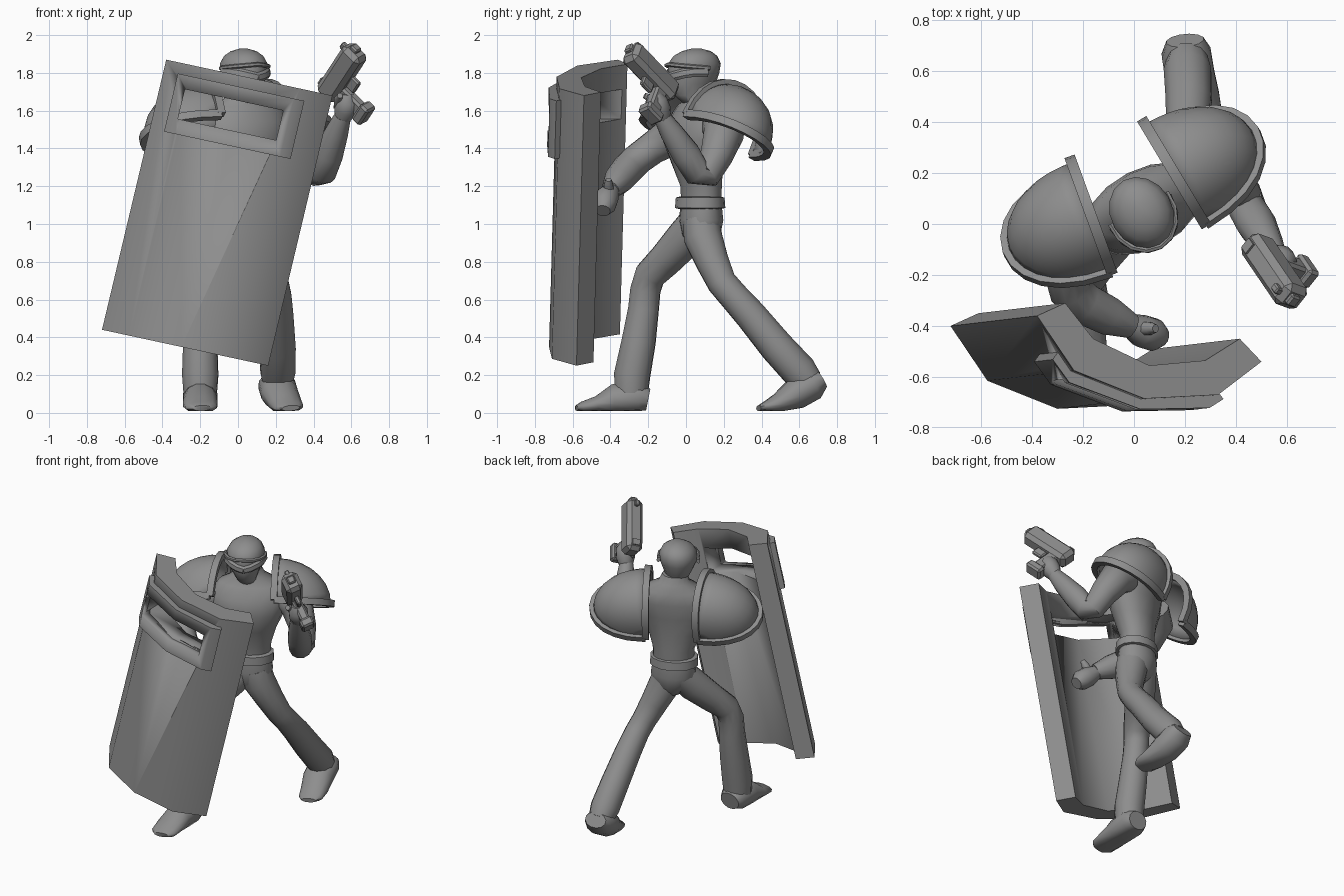
import bpy, bmesh
from math import sin, cos, pi, radians
from mathutils import Vector, Matrix

cube = bpy.data.objects.get("Cube")
if cube:
    bpy.data.objects.remove(cube)

GREY = (0.27, 0.27, 0.27, 1)
mat = bpy.data.materials.new("plain grey")
mat.use_nodes = True
mat.diffuse_color = GREY
mat.node_tree.nodes["Principled BSDF"].inputs["Base Color"].default_value = GREY


def finish(name, bm, angle=50):
    bmesh.ops.remove_doubles(bm, verts=bm.verts, dist=0.0005)
    bmesh.ops.recalc_face_normals(bm, faces=bm.faces)
    me = bpy.data.meshes.new(name)
    bm.to_mesh(me)
    bm.free()
    me.materials.append(mat)
    ob = bpy.data.objects.new(name, me)
    bpy.context.collection.objects.link(ob)
    bpy.ops.object.select_all(action='DESELECT')
    ob.select_set(True)
    bpy.context.view_layer.objects.active = ob
    if angle:
        bpy.ops.object.shade_smooth_by_angle(angle=radians(angle))
    return ob


def skin(bm, rings):
    """Bridge rings of points and cap both ends."""
    vs = [[bm.verts.new(p) for p in r] for r in rings]
    n = len(vs[0])
    for a, b in zip(vs, vs[1:]):
        for i in range(n):
            j = (i + 1) % n
            bm.faces.new((a[i], a[j], b[j], b[i]))
    bm.faces.new(vs[0][::-1])
    bm.faces.new(vs[-1])


def tube(name, pts, sides=12, floor=False, matrix=None, angle=50):
    """Tube along points (x, y, z, radius[, second radius])."""
    bm = bmesh.new()
    c = [Vector(p[:3]) for p in pts]
    quat, old, rings = None, None, []
    for i, p in enumerate(pts):
        a, b = c[max(i - 1, 0)], c[min(i + 1, len(c) - 1)]
        t = (b - a).normalized()
        quat = t.to_track_quat('Z', 'Y') if quat is None else old.rotation_difference(t) @ quat
        old = t
        r2 = p[4] if len(p) > 4 else p[3]
        ring = []
        for k in range(sides):
            w = 2 * pi * (k + 0.5) / sides
            v = c[i] + quat @ Vector((p[3] * cos(w), r2 * sin(w), 0))
            if floor:
                v.z = max(v.z, 0.01)
            ring.append(matrix @ v if matrix else v)
        rings.append(ring)
    skin(bm, rings)
    return finish(name, bm, angle)


def loft(name, levels, yaw, sides=16, angle=50):
    """Stack of level ellipses (x, y, z, rx, ry) turned by yaw."""
    bm = bmesh.new()
    rot = Matrix.Rotation(radians(yaw), 3, 'Z')
    skin(bm, [[Vector((x, y, z)) + rot @ Vector((rx * cos(2 * pi * k / sides), ry * sin(2 * pi * k / sides), 0))
               for k in range(sides)] for x, y, z, rx, ry in levels])
    return finish(name, bm, angle)


# Torso, pelvis, belt
loft("torso", [(.04, .08, 1.1, .13, .1), (.04, .08, 1.2, .135, .105), (.04, .06, 1.32, .18, .125),
               (.04, .05, 1.44, .24, .15), (.04, .07, 1.54, .25, .145), (.04, .09, 1.62, .21, .12),
               (.03, .09, 1.67, .1, .09), (.03, .08, 1.72, .08, .08)], 27)
loft("pelvis", [(.05, .08, .88, .06, .06), (.05, .08, .94, .125, .1), (.04, .08, 1.02, .15, .115),
                (.04, .08, 1.12, .135, .105)], 15)
loft("belt", [(.04, .075, 1.08, .14, .11), (.04, .075, 1.085, .158, .13), (.04, .075, 1.14, .155, .125),
              (.04, .075, 1.145, .13, .105)], 20, angle=30)

# Head with visor
loft("helmet_head", [(.04, .05, 1.64, .06, .07), (.04, .035, 1.68, .07, .1), (.035, .035, 1.74, .095, .13),
                     (.03, .04, 1.8, .118, .142), (.03, .045, 1.85, .122, .145), (.03, .05, 1.89, .1, .12),
                     (.03, .055, 1.915, .065, .08), (.03, .055, 1.928, .02, .03)], 30)
head = Matrix.Translation((.03, .04, 0)) @ Matrix.Rotation(radians(30), 4, 'Z')
for side in (-1, 1):
    arc = [radians(a) for a in (0, 20, 42, 65, 95)]
    tube("visor_half", [(side * .126 * sin(a), -.146 * cos(a), 1.775 + .03 * min(a, 1), .014, .026)
                        for a in arc], 6, matrix=head, angle=30)
tube("helmet_brow", [(.128 * sin(radians(a)), -.148 * cos(radians(a)), 1.845 - .0002 * abs(a), .012, .012)
                     for a in range(-100, 101, 25)], 6, matrix=head)

# Legs and feet
tube("right_leg", [(.0, .07, 1.02, .1), (-.05, .0, .93, .105), (-.13, -.11, .81, .092), (-.18, -.19, .73, .085),
                   (-.2, -.215, .65, .082), (-.2, -.225, .55, .083), (-.2, -.25, .38, .092),
                   (-.2, -.285, .2, .098), (-.2, -.29, .1, .09)])
tube("right_foot", [(-.2, -.2, .07, .07, .06), (-.2, -.25, .08, .095, .09), (-.2, -.38, .07, .09, .085),
                    (-.2, -.47, .045, .095, .045), (-.195, -.55, .03, .085, .03), (-.19, -.58, .025, .05, .015)],
     floor=True)
tube("left_leg", [(.08, .08, 1.02, .1), (.1, .09, .93, .105), (.15, .14, .8, .09), (.19, .19, .69, .08),
                  (.205, .25, .62, .08), (.21, .34, .52, .085), (.215, .48, .35, .092), (.21, .6, .22, .095),
                  (.21, .65, .16, .08)])
tube("left_foot", [(.2, .72, .18, .075, .05), (.205, .67, .15, .1, .085), (.22, .58, .1, .1, .085),
                   (.25, .49, .05, .09, .055), (.27, .42, .03, .08, .03), (.28, .385, .025, .05, .015)], floor=True)

# Arms and hands
tube("left_arm", [(.22, .18, 1.53, .1), (.32, .2, 1.48, .11), (.39, .16, 1.36, .088), (.43, .11, 1.26, .075),
                  (.445, .06, 1.27, .075), (.48, .0, 1.37, .078), (.525, -.08, 1.49, .062), (.555, -.13, 1.57, .045)])
tube("left_hand", [(.55, -.12, 1.55, .04), (.57, -.14, 1.6, .062), (.58, -.16, 1.65, .062), (.58, -.17, 1.69, .035)])
tube("left_thumb", [(.53, -.13, 1.62, .025), (.53, -.18, 1.66, .024), (.54, -.22, 1.68, .016)], 8)
tube("right_arm", [(-.16, .0, 1.52, .1), (-.25, -.07, 1.47, .105), (-.27, -.18, 1.4, .088), (-.25, -.26, 1.34, .085),
                   (-.2, -.31, 1.29, .085), (-.1, -.36, 1.23, .078), (-.01, -.4, 1.18, .05)])
tube("right_hand", [(-.02, -.395, 1.18, .045), (.03, -.42, 1.14, .065), (.08, -.435, 1.1, .065), (.11, -.44, 1.07, .04)])
tube("right_thumb", [(.03, -.41, 1.17, .03), (.065, -.41, 1.21, .026), (.085, -.41, 1.235, .016)], 8)


# Shoulder armour: quarter domes with raised rims
def pauldron(name, place, yaw, side):
    a, b, c = .34, .22, .27
    m = (Matrix.Translation(place) @ Matrix.Rotation(radians(yaw), 4, 'Z')
         @ Matrix.Rotation(radians(-28), 4, 'X') @ Matrix.Diagonal((side, 1, 1, 1)))
    bm = bmesh.new()
    steps, arcs = 14, 7
    grid = []
    for i in range(steps + 1):
        s = pi * i / steps
        r = max(sin(s), 0) ** .85
        grid.append([bm.verts.new(m @ Vector((a * r * cos(pi / 2 * j / arcs), -b * cos(s),
                                              c * r * sin(pi / 2 * j / arcs)))) for j in range(arcs + 1)])
    for g, h in zip(grid, grid[1:]):
        for j in range(arcs):
            bm.faces.new((g[j], g[j + 1], h[j + 1], h[j]))
    dome = finish(name + "_dome", bm)
    mod = dome.modifiers.new("thickness", 'SOLIDIFY')
    mod.thickness = .02
    mod.offset = 0
    turn = [pi * i / 12 for i in range(13)]
    tube(name + "_inner_rim", [(0, -b * cos(s) * 1.05, c * sin(s) ** .85 * 1.05 if 0 < s < 3.1 else 0, .03, .03)
                               for s in turn], 4, matrix=m, angle=35)
    tube(name + "_lower_rim", [(a * sin(s) ** .85 * 1.04 if 0 < s < 3.1 else 0, -b * cos(s) * 1.05, 0, .03, .03)
                               for s in turn], 4, matrix=m, angle=35)


pauldron("left_pauldron", (.17, .18, 1.47), 31, 1)
pauldron("right_pauldron", (-.16, .01, 1.47), 20, -1)


# Leaning curved shield with a framed window
def slab(name, outline, top, bottom):
    """Prism whose plan outline is slid down the leaning shield axis."""
    axis = Vector((-.34, -.04, -1.43))
    bm = bmesh.new()
    skin(bm, [[Vector((x, y, 1.87 - .216 * (x + .38))) + axis * t for x, y in outline] for t in (top, bottom)])
    return finish(name, bm, 40)


shield = slab("shield", [(-.38, -.36), (-.235, -.575), (.04, -.685), (.33, -.67), (.5, -.54),
                         (.415, -.45), (.28, -.535), (.06, -.555), (-.16, -.45), (-.27, -.31)], 0, 1)
frame = slab("window_frame", [(-.305, -.53), (-.24, -.62), (.04, -.725), (.31, -.72), (.365, -.685),
                              (.33, -.64), (.04, -.66), (-.22, -.56), (-.27, -.48)], .04, .255)
cutter = slab("window_cutter", [(-.25, -1), (.27, -1), (.27, -.2), (-.25, -.2)], .09, .2)
cutter.hide_render = True
for ob in (shield, frame):
    mod = ob.modifiers.new("window", 'BOOLEAN')
    mod.object = cutter
    mod.solver = 'EXACT'
    bpy.context.view_layer.objects.active = ob
    bpy.ops.object.modifier_apply(modifier=mod.name)
bpy.data.objects.remove(cutter)

# Pistol: local x sideways, y toward the top, z along the barrel
barrel = Vector((.15, -.22, .23)).normalized()
up = Vector((-.11, .04, .11))
up = (up - barrel * up.dot(barrel)).normalized()
gun = Matrix((up.cross(barrel), up, barrel)).transposed().to_4x4()
gun.translation = (.55, -.185, 1.80)


def block(name, place, size, chamfer=0.0):
    bm = bmesh.new()
    bmesh.ops.create_cube(bm, size=1, matrix=Matrix.Translation(place) @ Matrix.Diagonal((*size, 1)))
    if chamfer:
        bmesh.ops.bevel(bm, geom=bm.edges[:], offset=chamfer, segments=1, affect='EDGES')
    bm.transform(gun)
    finish(name, bm, 0)


block("pistol_body", (0, 0, 0), (.11, .13, .36), .025)
block("pistol_muzzle", (0, .01, .185), (.05, .05, .03), .008)
block("pistol_front_sight", (0, .07, .14), (.03, .035, .04), .006)
block("pistol_rear_sight", (0, .065, -.13), (.05, .02, .04))
block("pistol_grip", (0, -.13, -.09), (.06, .2, .08), .012)
block("pistol_grip_base", (0, -.225, -.09), (.085, .06, .12), .012)
block("pistol_trigger_guard", (0, -.09, .0), (.03, .06, .08), .008)
